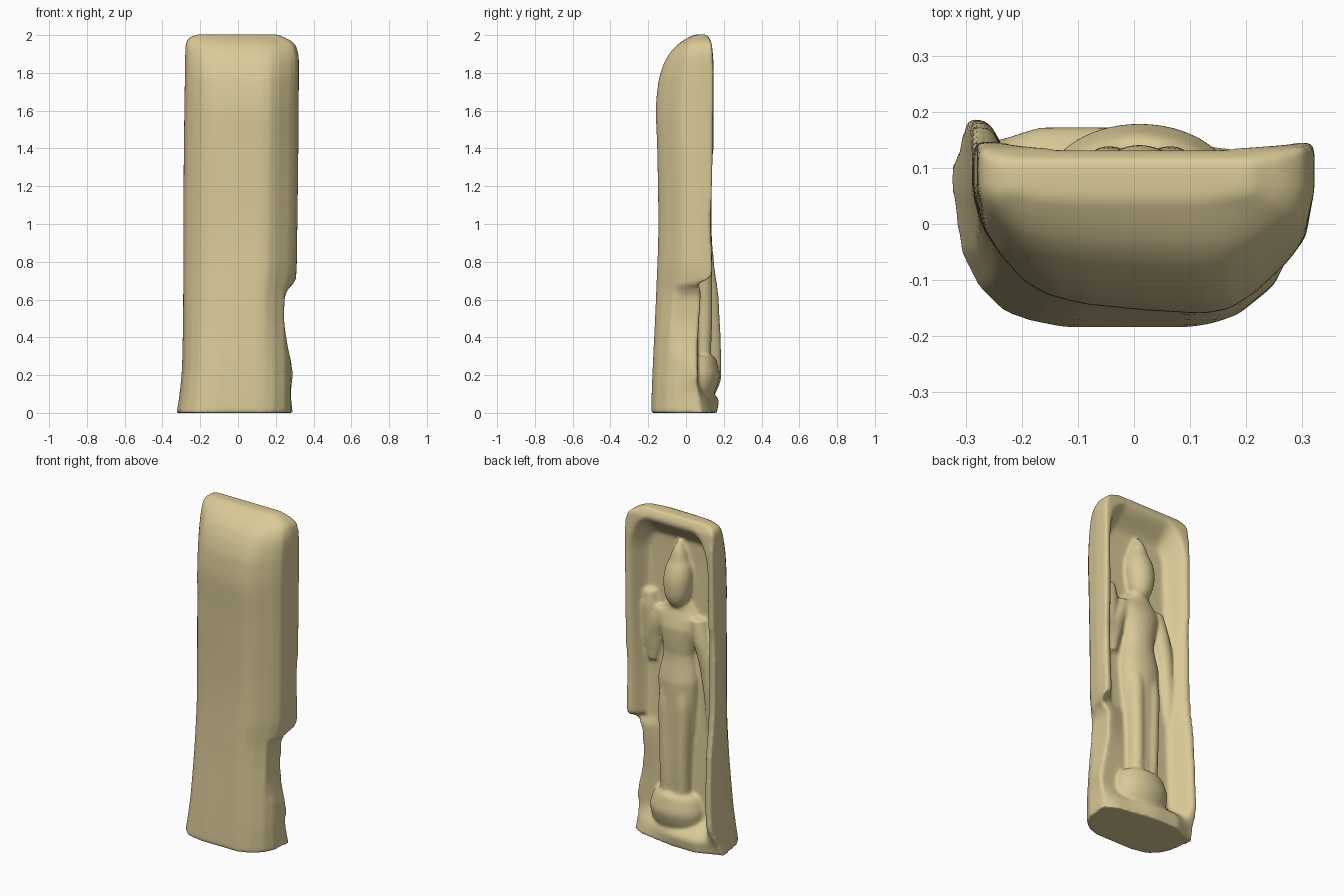
import bpy, bmesh, math

if "Cube" in bpy.data.objects:
    bpy.data.objects.remove(bpy.data.objects["Cube"])


def clamp(t):
    return max(0.0, min(1.0, t))


def smooth(t):
    t = clamp(t)
    return t * t * (3 - 2 * t)


def key(table, z):
    """Smoothly interpolate a small (z, value) profile without overshoot."""
    if z <= table[0][0]:
        return table[0][1]
    if z >= table[-1][0]:
        return table[-1][1]
    s = [(b[1] - a[1]) / (b[0] - a[0]) for a, b in zip(table, table[1:])]
    m = [s[0]] + [2 * p * q / (p + q) if p * q > 0 else 0 for p, q in zip(s, s[1:])] + [s[-1]]
    for i in range(len(s)):
        (a, va), (b, vb) = table[i], table[i + 1]
        if z <= b:
            h = b - a
            t = (z - a) / h
            k = t * t * (3 - 2 * t)
            return (va + (vb - va) * k + h * (m[i] * t * (1 - t) ** 2 - m[i + 1] * t * t * (1 - t)))


def loft(name, rings):
    """Closed skin over equal-length rings of points."""
    bm = bmesh.new()
    rows = [[bm.verts.new(p) for p in r] for r in rings]
    n = len(rows[0])
    for a, b in zip(rows, rows[1:]):
        for i in range(n):
            j = (i + 1) % n
            bm.faces.new((a[i], a[j], b[j], b[i]))
    bm.faces.new(rows[0][::-1])
    bm.faces.new(rows[-1])
    bmesh.ops.recalc_face_normals(bm, faces=bm.faces)
    me = bpy.data.meshes.new(name)
    bm.to_mesh(me)
    bm.free()
    ob = bpy.data.objects.new(name, me)
    bpy.context.collection.objects.link(ob)
    return ob


def limb(name, stations):
    """Stations: x, y, z, half width, half depth, joined by smooth curves."""
    n, steps = 28, 24
    tab = [[(s[2], s[k]) for s in stations] for k in (0, 1, 3, 4)]
    z0, z1 = stations[0][2], stations[-1][2]
    rings = []
    for j in range(steps + 1):
        z = z0 + (z1 - z0) * j / steps
        x, y, w, d = (key(t, z) for t in tab)
        rings.append([(x + w * math.cos(2 * math.pi * i / n),
                       y + d * math.sin(2 * math.pi * i / n), z) for i in range(n)])
    return loft(name, rings)


# Silhouettes of the slab
LEFT = [(0, -.325), (.08, -.312), (.25, -.296), (.6, -.29), (1.2, -.288), (1.85, -.28), (1.94, -.278), (1.98, -.265), (2.003, -.22)]
RIGHT = [(0, .29), (.1, .28), (.2, .29), (.36, .262), (.5, .244), (.6, .246), (.65, .262), (.7, .308),
         (.85, .312), (1.87, .322), (1.94, .308), (1.97, .28), (2.003, .21)]
RIGHT_FRONT = [(0, .295), (.6, .29), (.8, .312), (1.87, .322), (1.94, .308), (1.97, .28), (2.003, .21)]
FRONT = [(0, -.185), (.2, -.178), (.6, -.16), (1, -.147), (1.4, -.153), (1.6, -.16), (1.75, -.147), (1.83, -.125),
         (1.9, -.09), (1.95, -.045), (1.98, 0), (2.003, .045)]
RIM = [(0, .165), (.2, .188), (.6, .173), (.8, .148), (1, .135), (1.3, .135), (1.4, .146), (1.8, .147), (1.95, .137), (2, .115)]
RIM_R = [(0, .13), (.1, .10), (.2, .08), (.6, .09), (.68, .12), (.75, .138), (1, .133), (1.4, .142), (1.8, .145), (1.95, .137), (2, .115)]
FLOOR = [(.1, .065), (.6, .055), (1, .04), (1.7, .025)]


def back_y(x, z, xl, xr):
    """Back surface: rim with a rounded-top niche sunk into it."""
    rim = key(RIM, z) + (key(RIM_R, z) - key(RIM, z)) * smooth((x + .05) / .3)
    broken = smooth((.72 - z) / .08)
    l, r = x - (xl + .025), (xr - .025 + .3 * broken) - x
    top = (1.97 - z) * .5
    side, rad = min(l, r), .13
    if side < rad and top < rad:
        edge = rad - math.hypot(rad - side, rad - top)
    else:
        edge = min(side, top)
    m = smooth(edge / .08) * smooth((z - .06) / .12)
    floor = key(FLOOR, z) + .025 * broken * smooth((z - .3) / .4) * clamp((x - .1) / .12)
    y = rim + (floor - rim) * m
    # worn corners at the foot
    foot = smooth((.2 - z) / .2)
    return y - foot * .05 * (clamp(1 - l / .12) + clamp(1 - (xr - x) / .1) ** 2)


# Front cross-section: u across, k outward at the foot, k outward higher up
CROSS = [(1, 0, 0), (.95, .45, .38), (.85, .7, .57), (.65, .9, .82), (.5, .97, .96), (.35, 1, 1), (0, 1, .97),
         (-.35, 1, .92), (-.55, .95, .85), (-.7, .88, .74), (-.85, .7, .52), (-.95, .45, .3), (-1, 0, 0)]
levels = [1.9 * i / 95 for i in range(95)] + [1.9 + .103 * i / 12 for i in range(13)]
rings = []
for z in levels:
    xl, xr, xf = key(LEFT, z), key(RIGHT, z), key(RIGHT_FRONT, z)
    c, w = (xl + xf) / 2, (xf - xl) / 2
    back = []
    for i in range(57):
        x = xl + (xr - xl) * i / 56
        back.append((x, back_y(x, z, xl, xr), z))
    mids = [min(.06, back[i][1] - .01) for i in (0, -1)]
    yf, up = key(FRONT, z), smooth(z / .8)
    front = []
    for u, k0, k1 in CROSS:
        mid = mids[u > 0] if abs(u) > .8 else .05
        front.append((min(c + w * u, xr), mid + (yf - mid) * (k0 + (k1 - k0) * up), z))
    rings.append(back + front)
slab = loft("niche_slab", rings)

# Standing figure: robe and torso
parts = [limb("robed_body", [
    (.01, .055, .24, .09, .07), (.01, .055, .5, .1, .075), (.01, .055, .8, .118, .078),
    (.01, .055, .98, .127, .08), (.01, .05, 1.06, .114, .072), (.01, .045, 1.14, .098, .068),
    (.01, .045, 1.22, .11, .075), (.01, .045, 1.31, .13, .078), (.01, .04, 1.37, .137, .065),
    (.01, .04, 1.41, .1, .05), (.01, .045, 1.44, .055, .045), (.01, .05, 1.52, .05, .045)])]

# Legs showing through the robe
for s in (-1, 1):
    parts.append(limb("leg", [(.01 + s * .048, .08, .24, .045, .05), (.01 + s * .052, .085, .55, .045, .055),
                              (.01 + s * .055, .085, .8, .05, .055), (.01 + s * .05, .06, 1.02, .045, .05)]))

# Head with pointed crown
parts.append(limb("head", [
    (.01, .06, 1.43, .03, .035), (.01, .065, 1.46, .057, .058), (.01, .065, 1.52, .077, .075),
    (.01, .06, 1.6, .084, .08), (.01, .05, 1.67, .075, .072), (.01, .045, 1.71, .057, .058),
    (.01, .045, 1.76, .042, .045), (.01, .04, 1.82, .012, .02)]))

# Lowered arm with hanging sleeve
parts.append(limb("lowered_arm", [
    (-.205, .03, .62, .02, .025), (-.205, .035, .85, .04, .045), (-.185, .04, 1.08, .05, .05),
    (-.145, .045, 1.25, .055, .055), (-.11, .04, 1.38, .05, .05)]))
# Raised arm: upper arm, then forearm and hand
parts.append(limb("raised_upper_arm", [
    (.19, .03, 1.05, .03, .035), (.18, .035, 1.2, .06, .045), (.15, .04, 1.3, .055, .05), (.12, .04, 1.39, .045, .04)]))
parts.append(limb("raised_forearm", [
    (.21, .025, 1.04, .025, .03), (.215, .035, 1.22, .05, .045), (.215, .04, 1.36, .055, .045), (.21, .035, 1.47, .035, .035)]))

# Rounded pedestal
parts.append(limb("pedestal", [
    (.01, .06, .09, .14, .085), (.01, .06, .14, .165, .105), (.01, .06, .2, .172, .12),
    (.01, .06, .25, .16, .11), (.01, .06, .285, .145, .1), (.01, .06, .3, .13, .09)]))

# Fuse into a single carved stone
bpy.ops.object.select_all(action='DESELECT')
for ob in parts + [slab]:
    ob.select_set(True)
bpy.context.view_layer.objects.active = slab
bpy.ops.object.join()
slab.name = "carved_stone_niche_with_figure"
rm = slab.modifiers.new("fuse", 'REMESH')
rm.mode = 'VOXEL'
rm.voxel_size = .009
sm = slab.modifiers.new("weather", 'SMOOTH')
sm.factor = .5
sm.iterations = 12
for m in ("fuse", "weather"):
    bpy.ops.object.modifier_apply(modifier=m)
bpy.ops.object.shade_smooth_by_angle(angle=math.radians(60))

stone = bpy.data.materials.new("sandstone")
stone.diffuse_color = (.7, .59, .31, 1)
stone.use_nodes = True
stone.node_tree.nodes["Principled BSDF"].inputs["Base Color"].default_value = stone.diffuse_color
slab.data.materials.clear()
slab.data.materials.append(stone)
